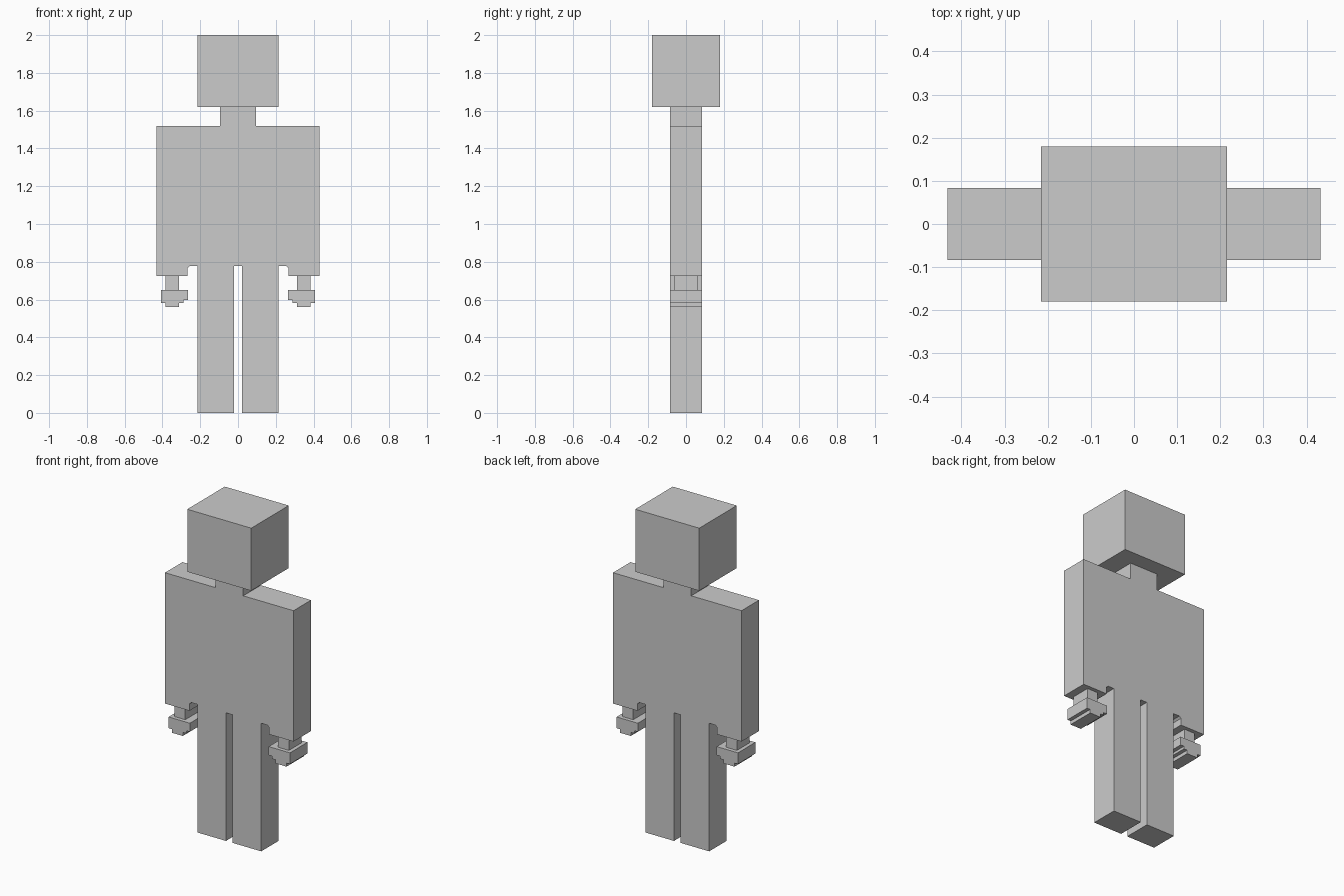
import bpy
import bmesh

if "Cube" in bpy.data.objects:
    bpy.data.objects.remove(bpy.data.objects["Cube"])

grey = bpy.data.materials.new("light grey")
grey.diffuse_color = (0.6, 0.6, 0.6, 1)
grey.use_nodes = True
grey.node_tree.nodes["Principled BSDF"].inputs["Base Color"].default_value = grey.diffuse_color


def extrude_profile(name, points, half_depth):
    """Solid with an (x, z) outline, centred on y = 0."""
    bm = bmesh.new()
    face = bm.faces.new([bm.verts.new((x, -half_depth, z)) for x, z in points])
    result = bmesh.ops.extrude_face_region(bm, geom=[face])
    verts = [v for v in result["geom"] if isinstance(v, bmesh.types.BMVert)]
    bmesh.ops.translate(bm, verts=verts, vec=(0, 2 * half_depth, 0))
    bmesh.ops.recalc_face_normals(bm, faces=bm.faces)
    mesh = bpy.data.meshes.new(name)
    bm.to_mesh(mesh)
    bm.free()
    mesh.materials.append(grey)
    obj = bpy.data.objects.new(name, mesh)
    bpy.context.collection.objects.link(obj)
    return obj


def rectangle(x0, x1, z0, z1):
    return [(x0, z0), (x1, z0), (x1, z1), (x0, z1)]


# Neck, shoulders, sleeves and legs share one continuous outline
half = [(0.094, 1.62), (0.094, 1.52), (0.432, 1.52), (0.432, 0.725),
        (0.267, 0.725), (0.267, 0.767), (0.256, 0.778), (0.215, 0.778),
        (0.215, 0), (0.022, 0), (0.022, 0.778)]
extrude_profile("body", half + [(-x, z) for x, z in reversed(half)], 0.084)

# Block head
extrude_profile("head", rectangle(-0.215, 0.215, 1.62, 2.0), 0.18)

# Wrists and stepped hands
hand = [(0.265, 0.65), (0.265, 0.598), (0.289, 0.598), (0.289, 0.582),
        (0.312, 0.582), (0.312, 0.56), (0.385, 0.56), (0.385, 0.582),
        (0.408, 0.582), (0.408, 0.65)]
for side, s in (("left", -1), ("right", 1)):
    extrude_profile(side + "_wrist",
                    [(s * x, z) for x, z in rectangle(0.312, 0.385, 0.65, 0.725)], 0.061)
    extrude_profile(side + "_hand", [(s * x, z) for x, z in hand], 0.084)
